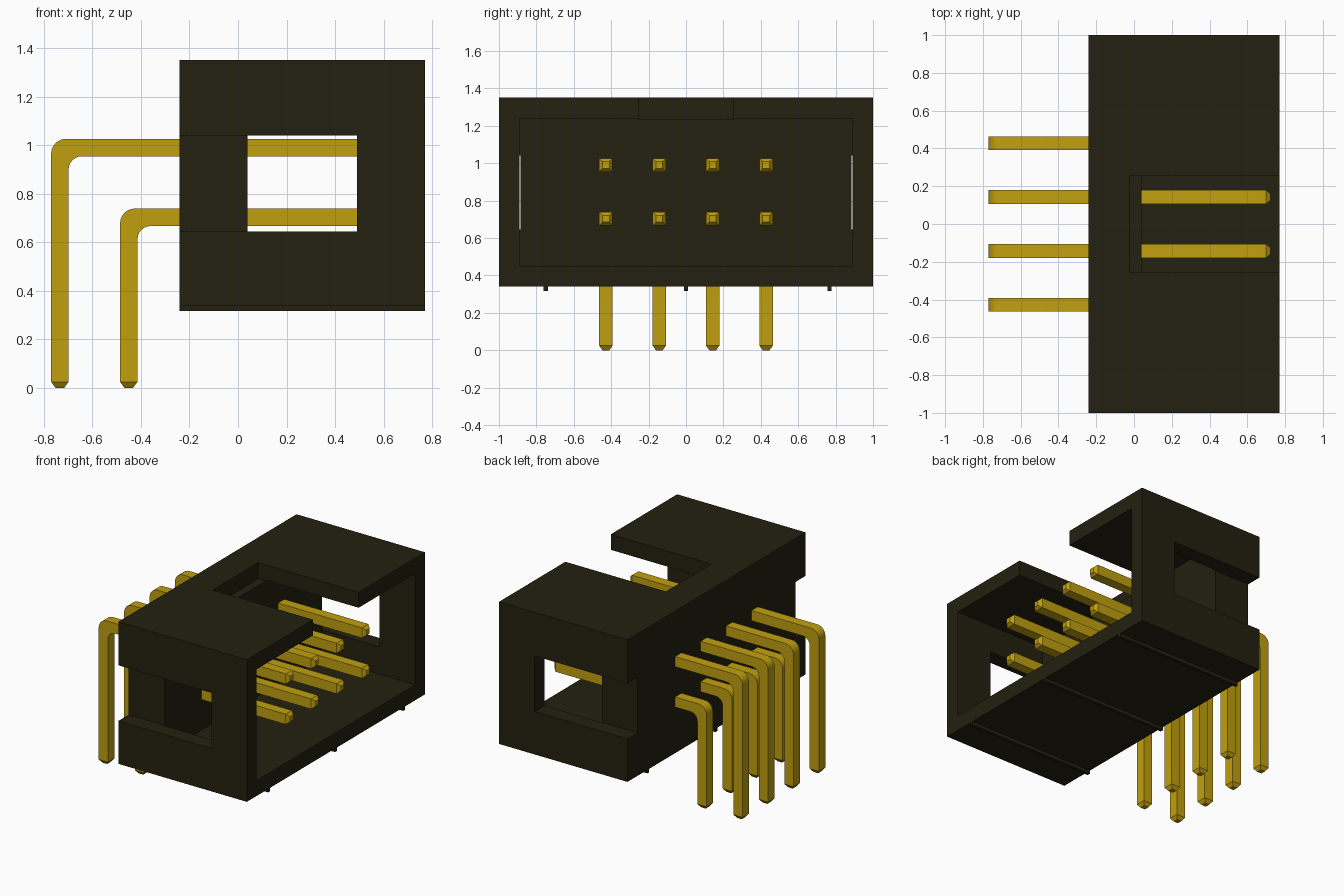
import bpy, bmesh, math
from mathutils import Matrix, Vector

if "Cube" in bpy.data.objects:
    bpy.data.objects.remove(bpy.data.objects["Cube"], do_unlink=True)


def material(name, rgb):
    m = bpy.data.materials.new(name)
    m.use_nodes = True
    m.diffuse_color = (*rgb, 1)
    m.node_tree.nodes["Principled BSDF"].inputs["Base Color"].default_value = (*rgb, 1)
    return m


BLACK = material("dark plastic", (0.017, 0.015, 0.005))
GOLD = material("gold plating", (0.53, 0.35, 0.005))


def add_object(name, bm, mat):
    bmesh.ops.recalc_face_normals(bm, faces=bm.faces)
    mesh = bpy.data.meshes.new(name)
    bm.to_mesh(mesh)
    bm.free()
    mesh.materials.append(mat)
    ob = bpy.data.objects.new(name, mesh)
    bpy.context.collection.objects.link(ob)
    return ob


def box(name, lo, hi, mat):
    lo, hi = Vector(lo), Vector(hi)
    bm = bmesh.new()
    bmesh.ops.create_cube(bm, size=1, matrix=Matrix.Translation((lo + hi) / 2)
                          @ Matrix.Diagonal((*(hi - lo), 1)))
    return add_object(name, bm, mat)


def activate(ob):
    bpy.ops.object.select_all(action='DESELECT')
    ob.select_set(True)
    bpy.context.view_layer.objects.active = ob


def cut(target, lo, hi):
    cutter = box("cutter", lo, hi, BLACK)
    cutter.hide_render = True
    mod = target.modifiers.new("cut", 'BOOLEAN')
    mod.operation, mod.solver, mod.object = 'DIFFERENCE', 'EXACT', cutter
    activate(target)
    bpy.ops.object.modifier_apply(modifier=mod.name)
    bpy.data.objects.remove(cutter, do_unlink=True)


# Shroud: open towards +x, key notch in the top, windows through both end walls
shroud = box("shroud", (-0.24, -1, 0.34), (0.77, 1, 1.35), BLACK)
cut(shroud, (0.04, -0.89, 0.45), (1, 0.89, 1.24))
cut(shroud, (-0.02, -0.255, 1.235), (1, 0.255, 1.5))
cut(shroud, (-0.5, 0.885, 0.645), (0.49, 1.2, 1.04))
cut(shroud, (-0.5, -1.2, 0.645), (0.49, -0.885, 1.04))

# Thin standoff ribs underneath
for i, y in enumerate((-0.75, 0.0, 0.767)):
    box(f"bottom_rib_{i + 1}", (-0.24, y - 0.011, 0.316), (0.77, y + 0.011, 0.345), BLACK)

# Right-angle pins: square sections swept down, around the bend and out
W = 0.036       # half thickness
TIP = 0.018     # half thickness at the tapered ends
R_OUT, R_IN = 0.062, 0.055


def pin_mesh_object(name, x, z, y):
    # each section: outer (x, z), inner (x, z), half width in y
    sections = [((x - TIP, 0), (x + TIP, 0), TIP),
                ((x - W, 0.025), (x + W, 0.025), W)]
    for k in range(7):
        a = math.pi - k * math.pi / 12
        c, s = math.cos(a), math.sin(a)
        outer = (x - W + R_OUT + R_OUT * c, z + W - R_OUT + R_OUT * s)
        inner = (x + W + R_IN + R_IN * c, z - W - R_IN + R_IN * s)
        sections.append((outer, inner, W))
    sections += [((0.70, z + W), (0.70, z - W), W),
                 ((0.722, z + TIP), (0.722, z - TIP), TIP)]
    bm = bmesh.new()
    rings = [[bm.verts.new((p[0], side * h, p[1]))
              for p, side in ((o, -1), (o, 1), (i, 1), (i, -1))]
             for o, i, h in sections]
    for a, b in zip(rings, rings[1:]):
        for j in range(4):
            n = (j + 1) % 4
            bm.faces.new((a[j], a[n], b[n], b[j]))
    bm.faces.new(rings[0])
    bm.faces.new(rings[-1])
    ob = add_object(name, bm, GOLD)
    ob.location.y = y
    activate(ob)
    bpy.ops.object.shade_smooth_by_angle(angle=math.radians(25))


for row, x, z in (("upper", -0.734, 0.99), ("lower", -0.45, 0.703)):
    for i in range(4):
        pin_mesh_object(f"{row}_pin_{i + 1}", x, z, (i - 1.5) * 0.2855)
